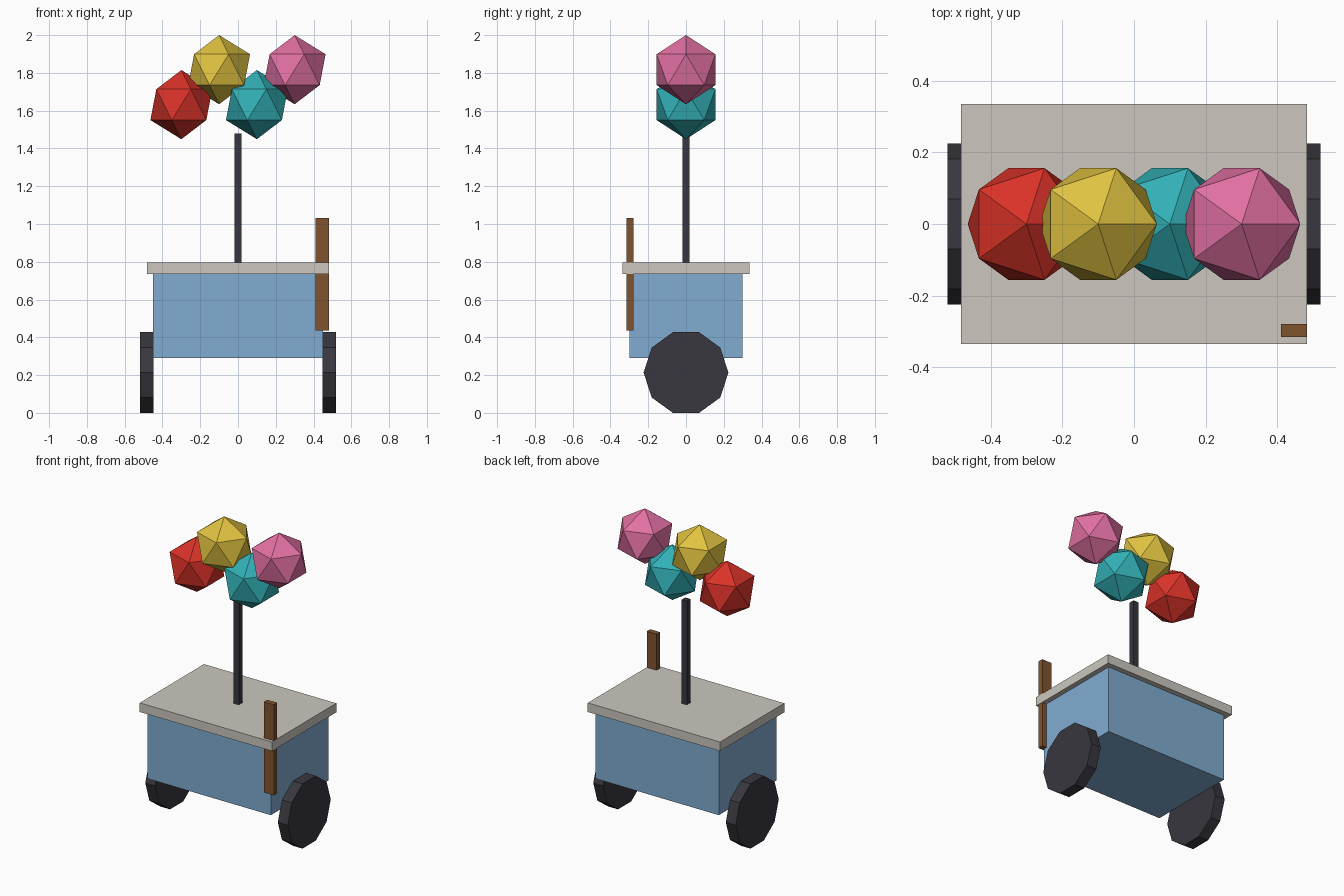
import bpy, bmesh, math
from mathutils import Matrix, Vector

if "Cube" in bpy.data.objects:
    bpy.data.objects.remove(bpy.data.objects["Cube"])


def material(name, rgb):
    """Flat material from sRGB 0-255 values, stored as linear."""
    lin = [(c / 255 / 12.92) if c / 255 <= 0.04045 else ((c / 255 + 0.055) / 1.055) ** 2.4 for c in rgb]
    m = bpy.data.materials.new(name)
    m.diffuse_color = (*lin, 1)
    m.use_nodes = True
    m.node_tree.nodes["Principled BSDF"].inputs["Base Color"].default_value = m.diffuse_color
    return m


BLUE = material("light blue", (128, 172, 208))
STONE = material("warm grey", (204, 199, 191))
DARK = material("dark grey", (56, 55, 62))
BROWN = material("brown", (128, 84, 47))
RED = material("red", (218, 50, 40))
YELLOW = material("yellow", (224, 194, 64))
TEAL = material("teal", (50, 176, 182))
PINK = material("pink", (226, 112, 162))


def finish(name, bm, mat, loc=(0, 0, 0)):
    bmesh.ops.recalc_face_normals(bm, faces=bm.faces)
    me = bpy.data.meshes.new(name)
    bm.to_mesh(me)
    bm.free()
    me.materials.append(mat)
    ob = bpy.data.objects.new(name, me)
    ob.location = loc
    bpy.context.collection.objects.link(ob)
    return ob


def box(name, lo, hi, mat):
    lo, hi = Vector(lo), Vector(hi)
    bm = bmesh.new()
    bmesh.ops.create_cube(bm, size=1, matrix=Matrix.Diagonal((*(hi - lo), 1)))
    return finish(name, bm, mat, (lo + hi) / 2)


def wheel(name, x0, x1, radius, z, mat):
    # ten-sided disc with its axle along x
    bm = bmesh.new()
    ring = [bm.verts.new((x0, radius * math.cos(i * math.tau / 10), radius * math.sin(i * math.tau / 10)))
            for i in range(10)]
    face = bm.faces.new(ring)
    out = bmesh.ops.extrude_face_region(bm, geom=[face], use_keep_orig=True)
    bmesh.ops.translate(bm, vec=(x1 - x0, 0, 0),
                        verts=[v for v in out["geom"] if isinstance(v, bmesh.types.BMVert)])
    return finish(name, bm, mat, (0, 0, z))


def balloon(name, x, z, mat):
    bm = bmesh.new()
    bmesh.ops.create_icosphere(bm, subdivisions=1, radius=0.183)
    return finish(name, bm, mat, (x, 0, z))


# cart body and counter
box("cart_body", (-0.45, -0.30, 0.29), (0.45, 0.30, 0.735), BLUE)
box("counter_top", (-0.483, -0.335, 0.735), (0.483, 0.335, 0.795), STONE)

# wheels on both sides
wheel("left_wheel", -0.52, -0.448, 0.2245, 0.2135, DARK)
wheel("right_wheel", 0.448, 0.52, 0.2245, 0.2135, DARK)

# balloon pole and upright handle
box("balloon_pole", (-0.0185, -0.0185, 0.78), (0.0185, 0.0185, 1.48), DARK)
box("handle", (0.41, -0.315, 0.435), (0.482, -0.279, 1.033), BROWN)

# balloons
for name, x, z, mat in (("red_balloon", -0.30, 1.632, RED), ("yellow_balloon", -0.10, 1.817, YELLOW),
                        ("teal_balloon", 0.10, 1.632, TEAL), ("pink_balloon", 0.30, 1.817, PINK)):
    balloon(name, x, z, mat)
